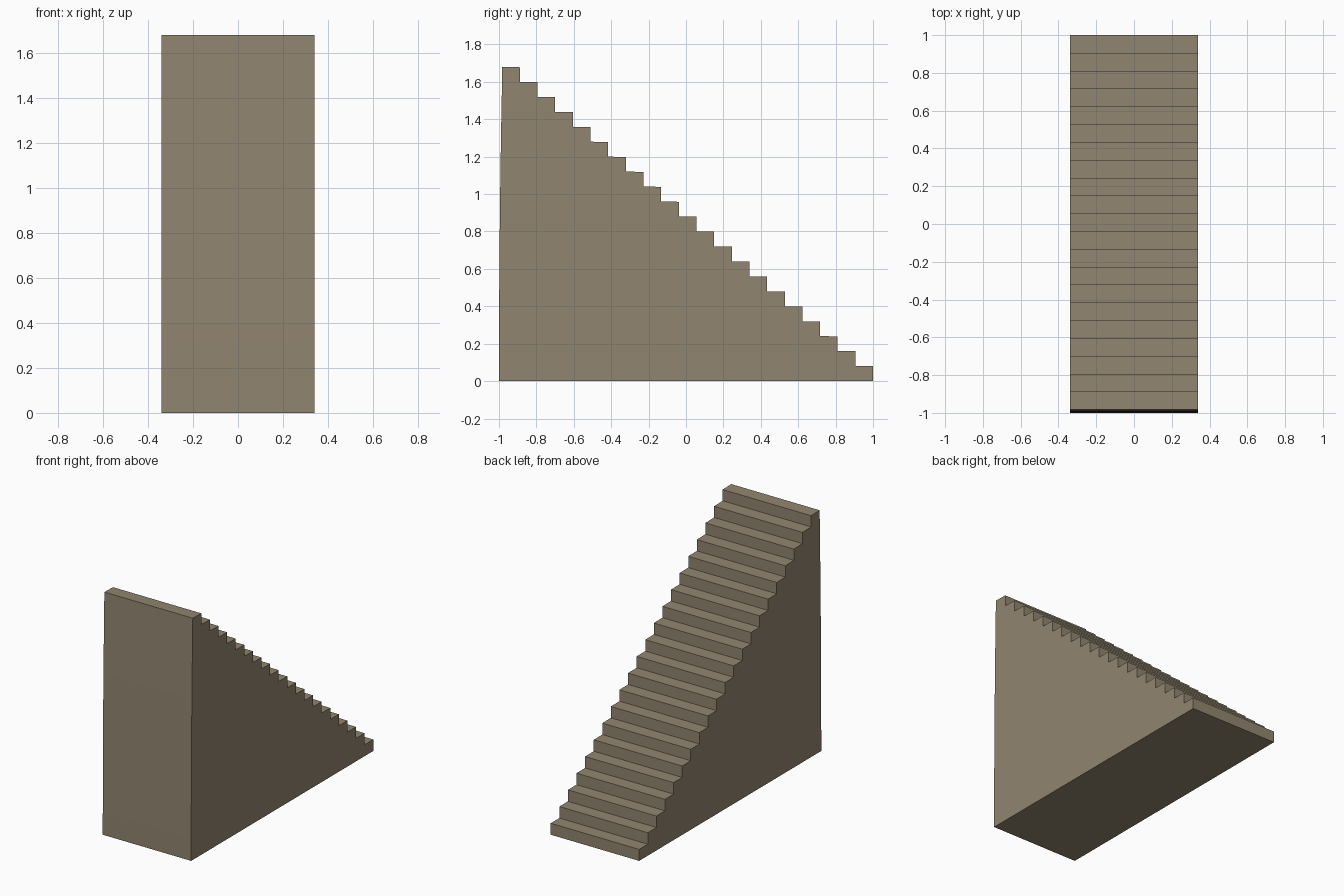
import bpy, bmesh

if "Cube" in bpy.data.objects:
    bpy.data.objects.remove(bpy.data.objects["Cube"])

STEPS, RISE, RUN, HALF_W = 21, 0.08, 0.0944, 0.34
HEIGHT = STEPS * RISE
LEAN = 0.018          # the back wall leans in slightly towards the top

stone = bpy.data.materials.new("warm grey stone")
stone.diffuse_color = (0.285, 0.235, 0.163, 1)
stone.use_nodes = True
stone.node_tree.nodes["Principled BSDF"].inputs["Base Color"].default_value = stone.diffuse_color

# Stepped side profile in (y, z), from the lowest riser up to the top
profile = [(1.0, 0.0)]
for k in range(1, STEPS + 1):
    z = k * RISE
    tilt = 2 * LEAN * z / HEIGHT ** 2
    front = 1.0 - RUN * (k - 1)
    profile.append((front, z - tilt * RUN))
    profile.append((front - RUN, z))

# Gently curved back wall, one strip per step, down to the ground
for k in range(STEPS - 1, -1, -1):
    z = k * RISE
    profile.append((-1.0 + LEAN * (z / HEIGHT) ** 2, z))

# Extrude the profile across the width
bm = bmesh.new()
side = bm.faces.new([bm.verts.new((-HALF_W, y, z)) for y, z in profile])
ext = bmesh.ops.extrude_face_region(bm, geom=[side], use_keep_orig=True)
moved = [v for v in ext["geom"] if isinstance(v, bmesh.types.BMVert)]
bmesh.ops.translate(bm, verts=moved, vec=(2 * HALF_W, 0, 0))
bmesh.ops.recalc_face_normals(bm, faces=bm.faces)

mesh = bpy.data.meshes.new("staircase")
bm.to_mesh(mesh)
bm.free()
mesh.materials.append(stone)
bpy.context.collection.objects.link(bpy.data.objects.new("staircase", mesh))
